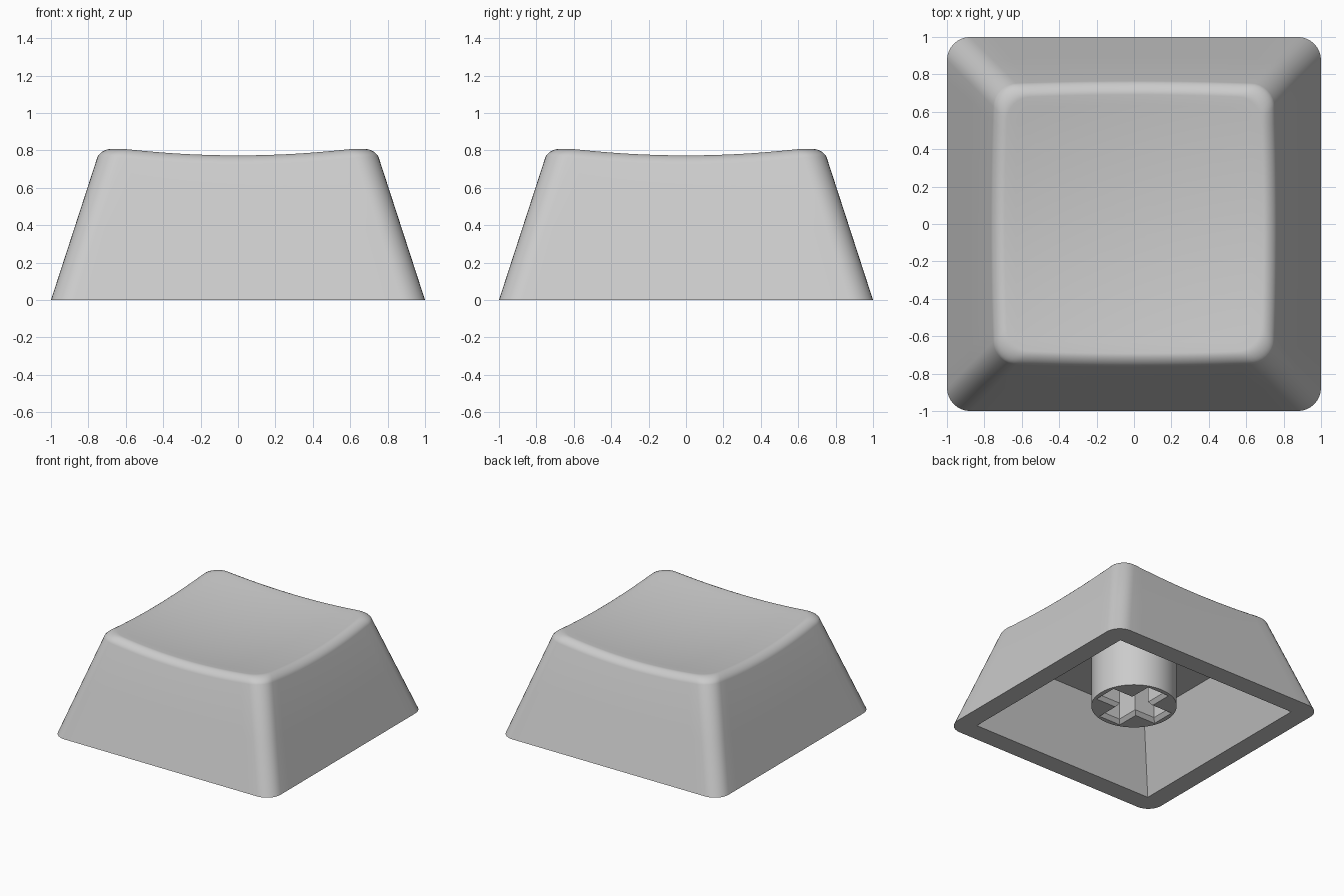
import bpy, bmesh, math
from mathutils import Vector

if "Cube" in bpy.data.objects:
    bpy.data.objects.remove(bpy.data.objects["Cube"])

grey = bpy.data.materials.new("light grey plastic")
grey.diffuse_color = (0.6, 0.6, 0.6, 1)
grey.use_nodes = True
grey.node_tree.nodes["Principled BSDF"].inputs["Base Color"].default_value = grey.diffuse_color

SLOPE = 0.325      # inward lean of the walls per unit of height
RADIUS = 0.125     # vertical corner rounding
TANGENT = 0.055    # reach of the top edge rounding
SIDE, ARC = 16, 8  # segments per side and per corner


def dish(x, y):
    return 0.725 + 0.1 * (x * x + y * y)


def outline():
    """Perimeter samples: core corner factors and the rounding direction."""
    pts = []
    for q in range(4):
        a0 = q * math.pi / 2
        corner = Vector([(1, 1), (-1, 1), (-1, -1), (1, -1)][q])
        for i in range(ARC + 1):
            a = a0 + i / ARC * math.pi / 2
            pts.append((corner, Vector((math.cos(a), math.sin(a)))))
        nxt = Vector((-corner.y, corner.x))
        for i in range(1, SIDE):
            pts.append((corner.lerp(nxt, i / SIDE), pts[-1][1]))
    return pts


def place(sample, half, r):
    core, direction = sample
    return core * (half - r) + direction * r


def finish(ob, angle=30):
    ob.data.materials.clear()
    ob.data.materials.append(grey)
    bpy.ops.object.select_all(action='DESELECT')
    ob.select_set(True)
    bpy.context.view_layer.objects.active = ob
    bpy.ops.object.shade_smooth_by_angle(angle=math.radians(angle))


def make_object(name, bm):
    bmesh.ops.recalc_face_normals(bm, faces=bm.faces)
    mesh = bpy.data.meshes.new(name)
    bm.to_mesh(mesh)
    bm.free()
    ob = bpy.data.objects.new(name, mesh)
    bpy.context.collection.objects.link(ob)
    return ob


# Shell: cavity, rim, leaning walls, rounded top edge and dished top
columns = []
for s in outline():
    col = [(*place(s, 0.62, 0), 0.52), (*place(s, 0.84, 0), 0.0)]
    half = 0.75
    for _ in range(12):                       # where the wall meets the dish
        p = place(s, half, RADIUS)
        half = 1 - SLOPE * dish(*p)
    edge = Vector((*p, dish(*p)))
    low_z = edge.z - TANGENT
    for t in (0, 0.5, 1):
        z = low_z * t
        col.append((*place(s, 1 - SLOPE * z, RADIUS), z))
    low = Vector(col[-1])
    c = place(s, half - TANGENT, RADIUS)
    top = Vector((*c, dish(*c)))
    for i in range(1, 9):                     # circular rounding
        t = i / 8
        a, b, d = (1 - t) ** 2, 2 * t * (1 - t) * 0.59, t * t
        col.append(tuple((low * a + edge * b + top * d) / (a + b + d)))
    for i in range(1, 12):                    # dish
        q = c * (1 - i / 12)
        col.append((*q, dish(*q)))
    columns.append(col)

bm = bmesh.new()
grid = [[bm.verts.new(p) for p in col] for col in columns]
centre = bm.verts.new((0, 0, dish(0, 0)))
n = len(grid)
for i in range(n):
    a, b = grid[i], grid[(i + 1) % n]
    for j in range(len(a) - 1):
        bm.faces.new((a[j], b[j], b[j + 1], a[j + 1]))
    bm.faces.new((a[-1], b[-1], centre))
bm.faces.new([col[0] for col in grid])        # cavity ceiling
bmesh.ops.remove_doubles(bm, verts=bm.verts, dist=1e-5)
finish(make_object("cap_shell", bm))

# Stem: round post rooted in the ceiling
bm = bmesh.new()
bmesh.ops.create_cone(bm, cap_ends=True, segments=64,
                      radius1=0.322, radius2=0.322, depth=0.45)
bmesh.ops.translate(bm, verts=bm.verts, vec=(0, 0, 0.335))
stem = make_object("stem", bm)

# Cross-shaped socket with a chamfered mouth, cut into the stem
bm = bmesh.new()
rings = []
for z, grow in ((0.08, 0.05), (0.14, 0.0), (0.5, 0.0)):
    L, W = 0.26 + grow, 0.075 + grow
    ring = []
    for q in range(4):
        for x, y in ((L, -W), (L, W), (W, W)):
            for _ in range(q):
                x, y = -y, x
            ring.append(bm.verts.new((x, y, z)))
    rings.append(ring)
for lo, hi in zip(rings, rings[1:]):
    for i in range(12):
        k = (i + 1) % 12
        bm.faces.new((lo[i], lo[k], hi[k], hi[i]))
bm.faces.new(rings[0])
bm.faces.new(rings[-1])
cutter = make_object("socket_cutter", bm)
cutter.hide_render = True

cut = stem.modifiers.new("socket", 'BOOLEAN')
cut.operation = 'DIFFERENCE'
cut.solver = 'EXACT'
cut.object = cutter
bpy.context.view_layer.objects.active = stem
bpy.ops.object.modifier_apply(modifier=cut.name)
bpy.data.objects.remove(cutter)
finish(stem)
